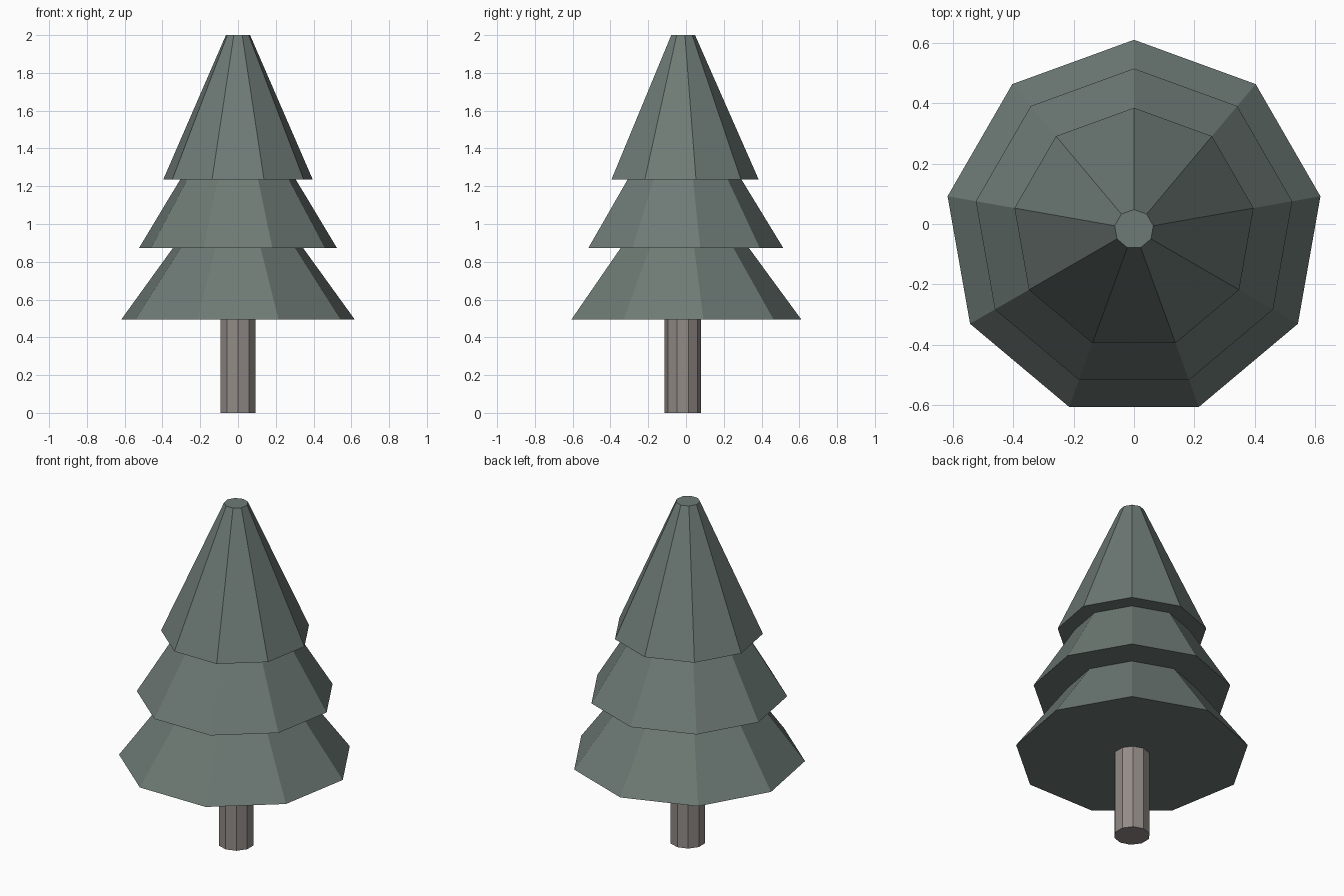
import bpy, bmesh
from math import sin, cos, pi

if "Cube" in bpy.data.objects:
    bpy.data.objects.remove(bpy.data.objects["Cube"])

CY = -0.017  # common vertical axis of trunk and foliage


def material(name, rgb):
    m = bpy.data.materials.new(name)
    m.diffuse_color = (*rgb, 1)
    m.use_nodes = True
    m.node_tree.nodes["Principled BSDF"].inputs["Base Color"].default_value = m.diffuse_color
    return m


def lathe(name, profile, sides, start, mat):
    """Closed flat-shaded solid from (radius, z) rings, bottom to top."""
    bm = bmesh.new()
    rings = []
    for r, z in profile:
        angles = [start + 2 * pi * i / sides for i in range(sides)]
        rings.append([bm.verts.new((r * cos(a), CY + r * sin(a), z)) for a in angles])
    for low, high in zip(rings, rings[1:]):
        for i in range(sides):
            j = (i + 1) % sides
            bm.faces.new((low[i], low[j], high[j], high[i]))
    bm.faces.new(rings[0][::-1])
    bm.faces.new(rings[-1])
    bmesh.ops.recalc_face_normals(bm, faces=bm.faces)
    mesh = bpy.data.meshes.new(name)
    bm.to_mesh(mesh)
    bm.free()
    mesh.materials.append(mat)
    obj = bpy.data.objects.new(name, mesh)
    bpy.context.collection.objects.link(obj)
    return obj


bark = material("bark", (0.29, 0.26, 0.245))
needles = material("needles", (0.155, 0.195, 0.178))

# Ten-sided trunk
lathe("trunk", [(0.097, 0), (0.097, 0.497)], 10, pi / 2, bark)

# Nine-sided foliage: three stepped tiers with a flat tip
tiers = [(0.627, 0.495, 0.350, 0.873),
         (0.532, 0.873, 0.311, 1.235),
         (0.402, 1.235, 0.065, 2.0)]
profile = []
for r0, z0, r1, z1 in tiers:
    profile += [(r0, z0), (r1, z1)]
lathe("foliage", profile, 9, pi / 2, needles)
